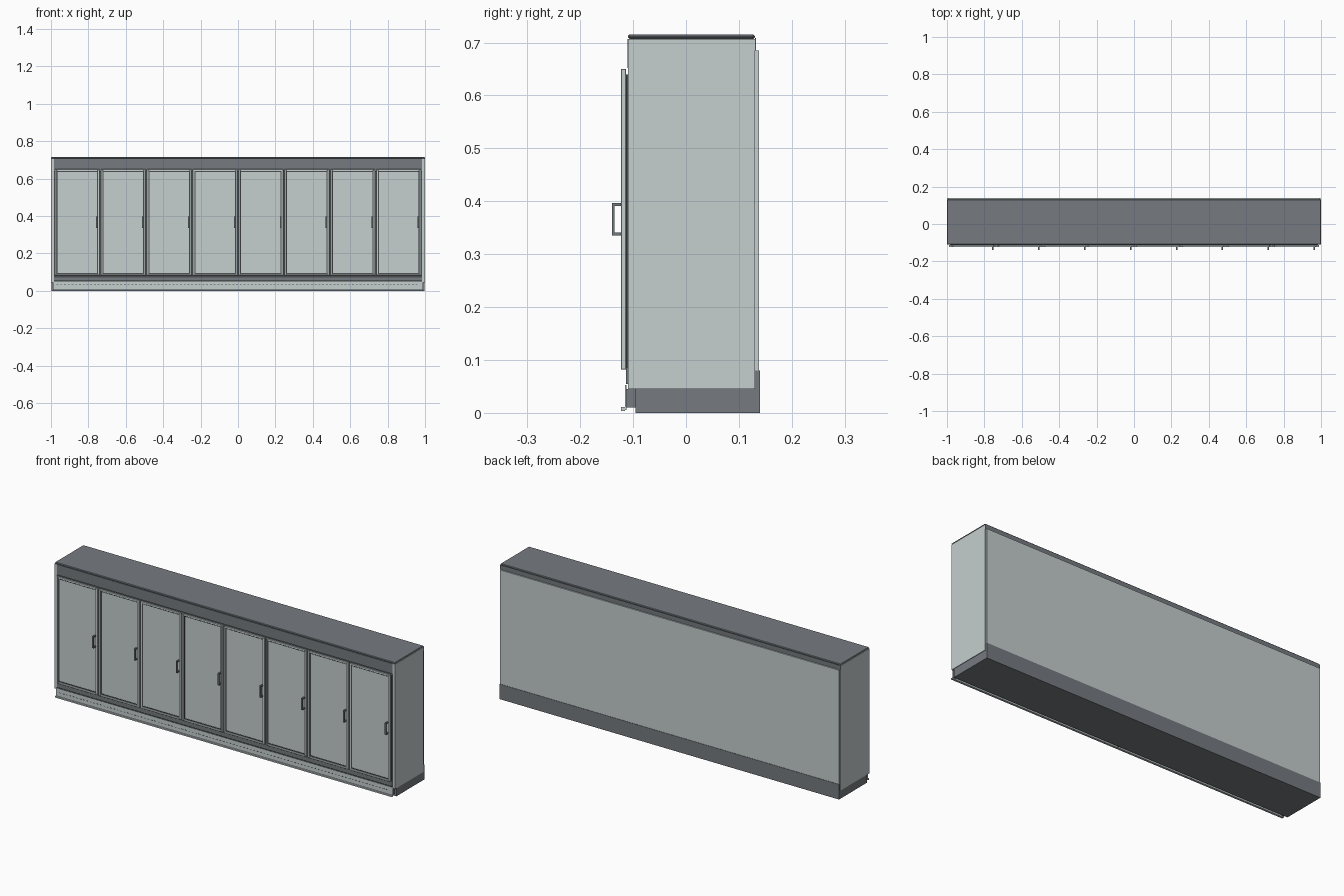
import bpy
import bmesh
from mathutils import Vector

if "Cube" in bpy.data.objects:
    bpy.data.objects.remove(bpy.data.objects["Cube"])


def material(name, rgb):
    m = bpy.data.materials.new(name)
    m.use_nodes = True
    m.diffuse_color = (*rgb, 1)
    m.node_tree.nodes["Principled BSDF"].inputs["Base Color"].default_value = (*rgb, 1)
    return m


LIGHT = material("light grey panel", (0.56, 0.62, 0.62))
DARK = material("dark grey trim", (0.18, 0.195, 0.215))
BLACK = material("dark seal", (0.07, 0.075, 0.08))


def boxes(name, mat, spans, bevel=0):
    """One object from boxes, each given as x, y and z ranges."""
    bm = bmesh.new()
    for xs, ys, zs in spans:
        lo, hi = Vector((xs[0], ys[0], zs[0])), Vector((xs[1], ys[1], zs[1]))
        verts = bmesh.ops.create_cube(bm, size=1)["verts"]
        for v in verts:
            v.co = (lo + hi) / 2 + v.co * (hi - lo)
    mesh = bpy.data.meshes.new(name)
    bm.to_mesh(mesh)
    bm.free()
    mesh.materials.append(mat)
    ob = bpy.data.objects.new(name, mesh)
    bpy.context.collection.objects.link(ob)
    if bevel:
        mod = ob.modifiers.new("edge", "BEVEL")
        mod.width = bevel
        mod.segments = 1
    return ob


def border(x, y, z, w):
    """Four bars running around the inside of a rectangle."""
    return [((x[0], x[0] + w), y, z), ((x[1] - w, x[1]), y, z),
            ((x[0] + w, x[1] - w), y, (z[0], z[0] + w)),
            ((x[0] + w, x[1] - w), y, (z[1] - w, z[1]))]


# Cabinet shell
boxes("cabinet_core", DARK, [((-0.985, 0.985), (-0.104, 0.13), (0.045, 0.707))])
boxes("side_panels", LIGHT, [((-1, -0.985), (-0.11, 0.13), (0.045, 0.707)),
                             ((0.985, 1), (-0.11, 0.13), (0.045, 0.707))])
boxes("roof", DARK, [((-1, 1), (-0.11, 0.13), (0.707, 0.715))], 0.003)
boxes("header", DARK, [((-0.985, 0.985), (-0.111, -0.1), (0.652, 0.707))])
boxes("sill", DARK, [((-0.985, 0.985), (-0.113, -0.1), (0.055, 0.085))])
boxes("back_panel", LIGHT, [((-0.995, 0.995), (0.13, 0.138), (0.08, 0.685))])
boxes("back_top_rail", DARK, [((-1, 1), (0.13, 0.132), (0.685, 0.709))])

# Base and kick plate
boxes("base", DARK, [((-0.997, 0.997), (-0.095, 0.13), (0, 0.045)),
                     ((-0.997, 0.997), (0.13, 0.14), (0, 0.08))])
boxes("kick_plate", LIGHT, [((-0.99, 0.99), (-0.115, -0.112), (0.005, 0.053)),
                            ((-0.99, 0.99), (-0.123, -0.115), (0.004, 0.011))])
boxes("kick_brackets", DARK, [((s - 0.005, s + 0.005), (-0.112, -0.095), (0.01, 0.045))
                              for s in (-0.98, 0, 0.98)])
boxes("kick_vents", BLACK,
      [((-0.97 + i * 0.02, -0.96 + i * 0.02), (-0.1155, -0.114), (z, z + 0.003))
       for i in range(97) for z in (0.03,)])

# Door surround seal
boxes("door_seal", BLACK, [((-0.985, 0.985), (-0.113, -0.104), (0.072, 0.64))])

# Row of doors with handles
COUNT, PITCH, START = 8, 0.2455, -0.982
for i in range(COUNT):
    x0 = START + i * PITCH
    x = (x0 + 0.003, x0 + PITCH - 0.003)
    z = (0.082, 0.65)
    inner = (x[0] + 0.01, x[1] - 0.01)
    iz = (z[0] + 0.01, z[1] - 0.01)
    boxes(f"door_frame_{i + 1}", LIGHT, border(x, (-0.123, -0.113), z, 0.01), 0.001)
    boxes(f"door_gasket_{i + 1}", BLACK, border(inner, (-0.121, -0.113), iz, 0.004))
    boxes(f"door_pane_{i + 1}", LIGHT, [(inner, (-0.119, -0.113), iz)])
    hx = x0 + PITCH - 0.018
    hxs = (hx - 0.004, hx + 0.004)
    boxes(f"door_handle_{i + 1}", DARK,
          [(hxs, (-0.14, -0.135), (0.335, 0.397)),
           (hxs, (-0.135, -0.119), (0.335, 0.341)),
           (hxs, (-0.135, -0.119), (0.391, 0.397))])
